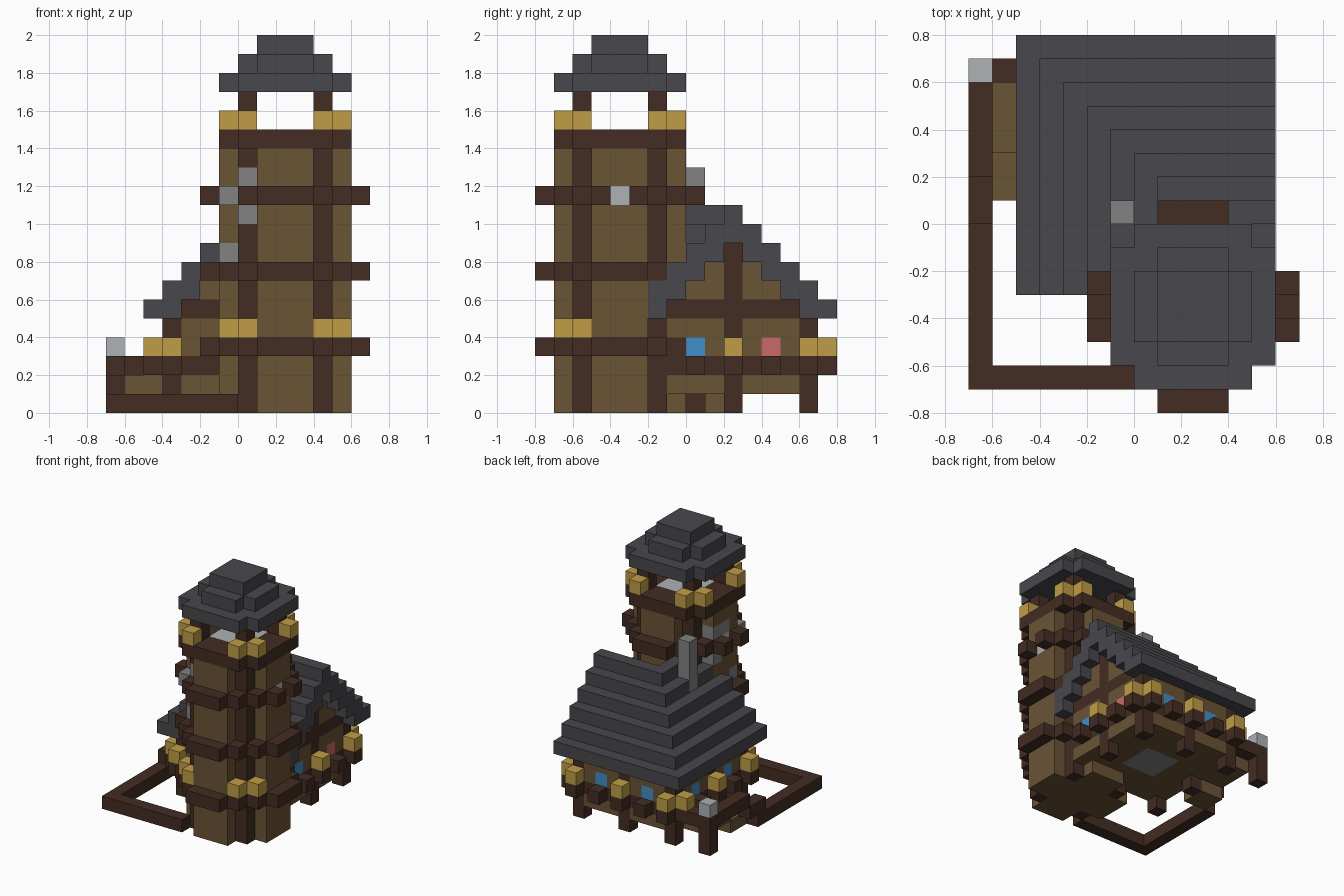
import bpy, bmesh
from mathutils import Vector

if "Cube" in bpy.data.objects:
    bpy.data.objects.remove(bpy.data.objects["Cube"], do_unlink=True)

U = 0.1  # edge of one building block


def material(name, rgb):
    lin = [(c / 255 / 12.92) if c < 11 else ((c / 255 + 0.055) / 1.055) ** 2.4 for c in rgb]
    m = bpy.data.materials.new(name)
    m.use_nodes = True
    m.diffuse_color = (*lin, 1)
    m.node_tree.nodes["Principled BSDF"].inputs["Base Color"].default_value = (*lin, 1)
    return m


SLATE = material("slate", (72, 72, 77))
TIMBER = material("dark timber", (67, 45, 35))
PLANK = material("planks", (106, 83, 53))
GOLD = material("lantern gold", (192, 158, 70))
STONE = material("stone", (130, 130, 130))
PALE = material("pale stone", (173, 178, 182))
BLUE = material("blue glass", (64, 142, 202))
RED = material("red glass", (202, 106, 106))

blocks = {}   # block position -> part name; later parts replace earlier ones
parts = {}    # part name -> material


def put(part, mat, cells):
    parts[part] = mat
    for c in cells:
        blocks[c] = part


def box(x0, x1, y0, y1, z0, z1):
    return [(x, y, z) for x in range(x0, x1 + 1)
            for y in range(y0, y1 + 1) for z in range(z0, z1 + 1)]


# Tower is an octagon around block column (TX, TY)
TX, TY = 2, -4


def octagon(r, cut, z0, z1):
    return [(TX + x, TY + y, z) for x, y, z in box(-r, r, -r, r, z0, z1)
            if abs(x) + abs(y) <= cut]


# House body, beams and posts
put("house_floor", PLANK, box(-4, 4, -2, 6, 1, 1))
put("hearth", STONE, box(-1, 1, 1, 3, 1, 1))
put("house_beam", TIMBER, box(-4, 4, -2, 6, 2, 2))
put("house_wall", PLANK, box(-4, 4, -2, 6, 3, 4))
perimeter = [(x, y) for x in (-4, 0, 4) for y in (-2, 2, 6) if (x, y) != (0, 2)]
for x, y in perimeter:
    put("house_post", TIMBER, box(x, x, y, y, 0, 4))

# Ledge blocks and lanterns around the house
ledge = [(x, 7) for x in range(-4, 5, 2)] + [(-5, y) for y in range(-2, 7, 2)]
ledge += [(5, y) for y in range(0, 7, 2)] + [(-4, -3)]
put("window_ledge", TIMBER, [(x, y, 2) for x, y in ledge])
lamps = [(-4, 7), (0, 7), (4, 7), (-5, -2), (-5, 2), (-5, 6), (5, 2), (5, 6), (-4, -3)]
put("house_lantern", GOLD, [(x, y, 3) for x, y in lamps])
put("blue_window", BLUE, [(-2, 6, 3), (2, 6, 3), (-4, 0, 3), (-4, 4, 3), (4, 0, 3)])
put("red_window", RED, [(4, 4, 3)])


# Stepped L-shaped roof: one wing runs east, one runs south
def in_roof(x, y, k):
    lo_x, hi_x, lo_y, hi_y = -5 + k, 5 - k, -3 + k, 7 - k
    east = x >= lo_x and lo_y <= y <= hi_y
    south = lo_x <= x <= hi_x and y <= hi_y
    return east or south


for k in range(6):
    z = 5 + k
    for x, y, _ in box(-5, 5, -3, 7, 0, 0):
        if not in_roof(x, y, k):
            continue
        if k > 3 or not in_roof(x, y, k + 2):
            put("house_roof", SLATE, [(x, y, z)])
        elif x <= 4 and y >= -2:
            if k == 0:
                put("gable_beam", TIMBER, [(x, y, z)])
            else:
                put("gable_wall", PLANK, [(x, y, z)])
put("gable_post", TIMBER, box(4, 4, 2, 2, 5, 8))
put("chimney", STONE, box(-1, -1, 0, 0, 5, 12))

# Porch, stairs and stepped railing
put("porch_floor", PLANK, box(-6, -5, 3, 5, 1, 1))
put("porch_stair", PLANK, box(-6, -5, 1, 2, 0, 0))
put("porch_rail", TIMBER, box(-7, -7, 2, 6, 2, 2) + box(-7, -7, 0, 1, 1, 1)
    + box(-6, -5, 6, 6, 2, 2) + box(-7, -7, 6, 6, 0, 1))
put("porch_cap", PALE, [(-7, 6, 3)])
put("yard_fence", TIMBER, box(-7, -7, -7, 0, 0, 0) + box(-6, -1, -7, -7, 0, 0))

# Tower walls, corner pillars and rings
put("tower_wall", PLANK, octagon(3, 4, 0, 13))
for sx in (-1, 1):
    for sy in (-1, 1):
        x, y = TX + 2 * sx, TY + 2 * sy
        put("tower_pillar", TIMBER, box(x, x, y, y, 0, 16))
for z in (3, 7, 11):
    put("tower_ring", TIMBER, octagon(4, 5, z, z))
put("belfry_ring", TIMBER, octagon(3, 5, 14, 14))
put("belfry_floor", PALE, octagon(1, 2, 14, 14))

# Side windows set into gaps of the upper ring
for side in (-1, 1):
    del blocks[(TX + 4 * side, TY, 11)]
    put("tower_window", PALE, [(TX + 3 * side, TY, 11)])

# Weathered stones on the west side
put("tower_stone", STONE, [(0, -6, 12), (0, -6, 10), (-1, -6, 11), (-1, -5, 11), (-1, -5, 8),
                           (-1, -3, 10), (-1, -3, 12), (-1, -4, 12)])

# Tower lanterns beside the pillars
for sx in (-1, 1):
    for dx, dy in ((3, 2), (2, 3)):
        put("tower_lantern", GOLD, [(TX + sx * dx, TY - dy, 4)])
        for sy in (-1, 1):
            put("belfry_lantern", GOLD, [(TX + sx * dx, TY + sy * dy, 15)])

# Tower cap
for i, (r, cut) in enumerate(((3, 5), (2, 3), (1, 2))):
    put("tower_roof", SLATE, octagon(r, cut, 17 + i, 17 + i))


# Build one mesh per part from the exposed block faces
def build(part, mat):
    bm = bmesh.new()
    for cell, owner in blocks.items():
        if owner != part:
            continue
        centre = Vector(cell) + Vector((0.5, 0.5, 0.5))
        for axis in range(3):
            for s in (-1, 1):
                n = Vector((0, 0, 0))
                n[axis] = s
                if tuple(int(c + d) for c, d in zip(cell, n)) in blocks:
                    continue
                u = Vector((0, 0, 0))
                u[(axis + 1) % 3] = 0.5
                v = n.cross(u)
                mid = centre + n * 0.5
                corners = (mid - u - v, mid + u - v, mid + u + v, mid - u + v)
                bm.faces.new([bm.verts.new(p * U) for p in corners])
    bmesh.ops.remove_doubles(bm, verts=bm.verts, dist=U / 100)
    if bm.faces:
        mesh = bpy.data.meshes.new(part)
        bm.to_mesh(mesh)
        mesh.materials.append(mat)
        bpy.context.scene.collection.objects.link(bpy.data.objects.new(part, mesh))
    bm.free()


for part, mat in parts.items():
    build(part, mat)
